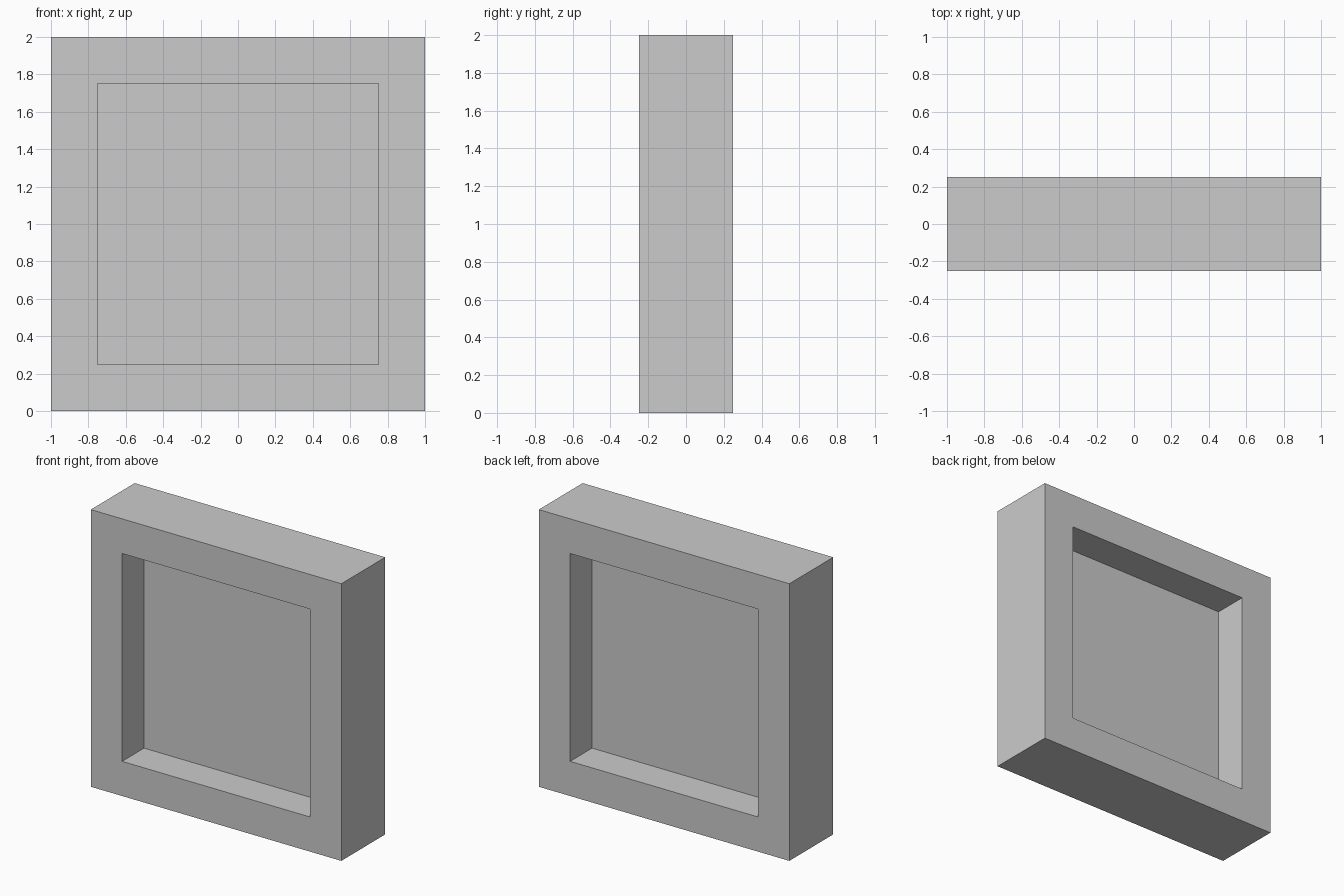
import bpy, bmesh

if "Cube" in bpy.data.objects:
    bpy.data.objects.remove(bpy.data.objects["Cube"])

OUTER, INNER, HALF_DEPTH, MID_Z = 1.0, 0.75, 0.25, 1.0


def make_object(name, bm):
    bmesh.ops.recalc_face_normals(bm, faces=bm.faces)
    mesh = bpy.data.meshes.new(name)
    bm.to_mesh(mesh)
    bm.free()
    obj = bpy.data.objects.new(name, mesh)
    bpy.context.collection.objects.link(obj)
    return obj


def square(bm, half, y):
    corners = ((-1, -1), (1, -1), (1, 1), (-1, 1))
    return [bm.verts.new((half * x, y, MID_Z + half * z)) for x, z in corners]


# Square frame: a rectangular section swept around four mitred corners
bm = bmesh.new()
rings = [square(bm, OUTER, -HALF_DEPTH), square(bm, OUTER, HALF_DEPTH),
         square(bm, INNER, HALF_DEPTH), square(bm, INNER, -HALF_DEPTH)]
for a, b in zip(rings, rings[1:] + rings[:1]):
    for i in range(4):
        j = (i + 1) % 4
        bm.faces.new((a[i], a[j], b[j], b[i]))
make_object("frame", bm)

# Thin pane set midway through the frame, recessed equally on both sides
bm = bmesh.new()
bm.faces.new(square(bm, INNER, 0))
make_object("pane", bm)
